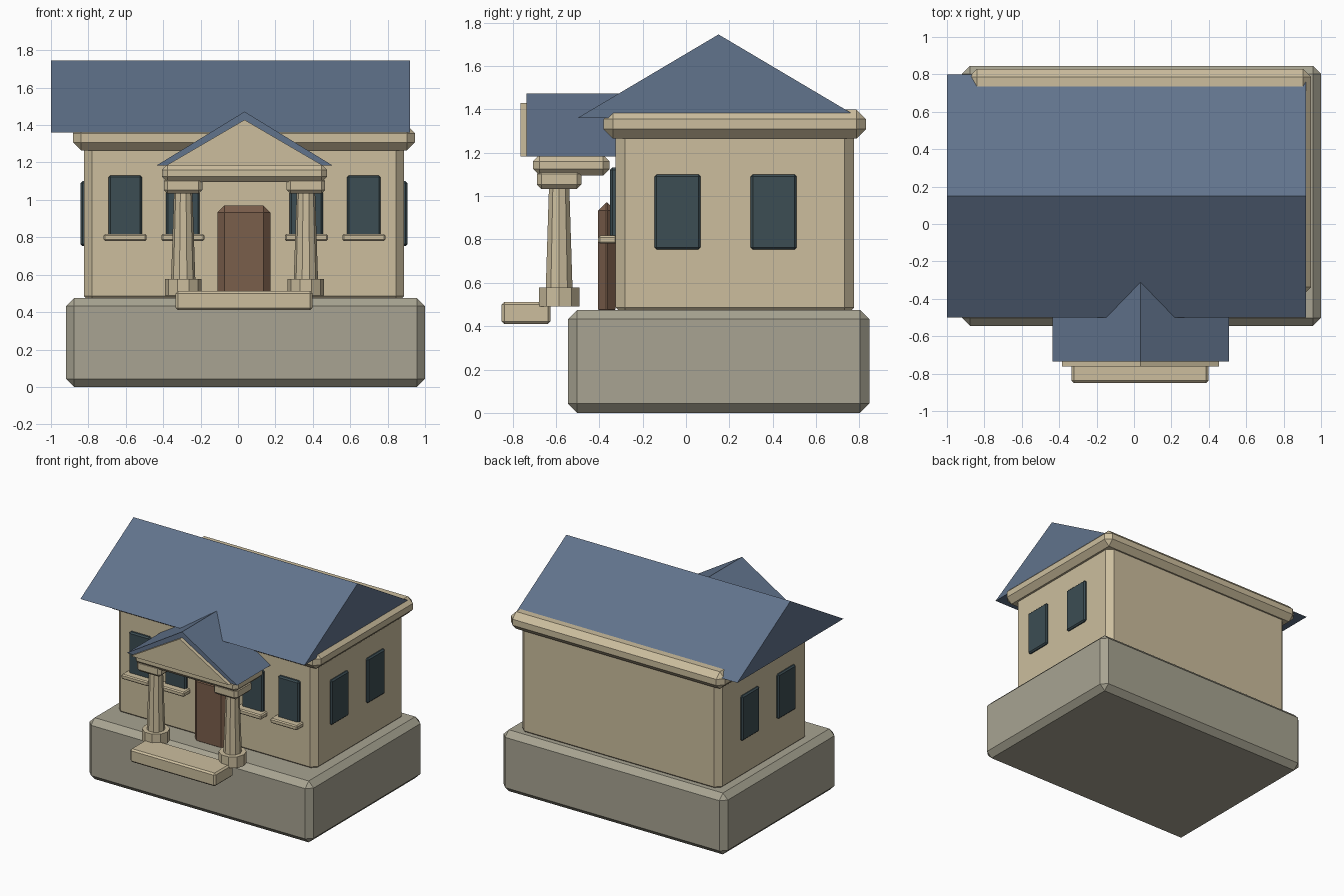
import bpy
import bmesh
import math
from mathutils import Matrix

cube = bpy.data.objects.get("Cube")
if cube:
    bpy.data.objects.remove(cube, do_unlink=True)


def material(name, rgb):
    """Flat material from 0-255 display values, stored as linear."""
    lin = [((c / 255 + 0.055) / 1.055) ** 2.4 for c in rgb] + [1]
    m = bpy.data.materials.new(name)
    m.use_nodes = True
    m.diffuse_color = lin
    m.node_tree.nodes["Principled BSDF"].inputs["Base Color"].default_value = lin
    return m


STONE = material("grey stone", (168, 164, 146))
PLASTER = material("cream plaster", (204, 190, 158))
SLATE = material("blue slate", (97, 115, 140))
GLASS = material("dark glass", (60, 77, 83))
WOOD = material("brown wood", (122, 94, 75))

MID = 0.035  # middle of the building across x


def finish(name, bm, mat, bevel=0):
    bmesh.ops.recalc_face_normals(bm, faces=bm.faces)
    me = bpy.data.meshes.new(name)
    bm.to_mesh(me)
    bm.free()
    me.materials.append(mat)
    ob = bpy.data.objects.new(name, me)
    bpy.context.collection.objects.link(ob)
    if bevel:
        mod = ob.modifiers.new("bevel", 'BEVEL')
        mod.width = bevel
        mod.segments = 1
    return ob


def box(name, x, y, z, mat, bevel=0):
    """Box from (low, high) pairs, with chamfered edges."""
    bm = bmesh.new()
    bmesh.ops.create_cube(bm, size=1)
    for v in bm.verts:
        for i, (lo, hi) in enumerate((x, y, z)):
            v.co[i] = lo if v.co[i] < 0 else hi
    return finish(name, bm, mat, bevel)


def prism(name, profile, start, end, axis, mat):
    """Closed prism: profile of (across, height), swept along x or y."""
    bm = bmesh.new()

    def point(across, along, height):
        return (along, across, height) if axis == 'x' else (across, along, height)

    face = bm.faces.new([bm.verts.new(point(a, start, h)) for a, h in profile])
    ext = bmesh.ops.extrude_face_region(bm, geom=[face])["geom"]
    shift = point(0, end - start, 0)
    bmesh.ops.translate(bm, vec=shift, verts=[g for g in ext if isinstance(g, bmesh.types.BMVert)])
    return finish(name, bm, mat)


def drum(name, x, y, z0, z1, r0, r1, mat):
    """Ten-sided tapered shaft."""
    bm = bmesh.new()
    bmesh.ops.create_cone(bm, cap_ends=True, segments=10, radius1=r0, radius2=r1, depth=z1 - z0,
                          matrix=Matrix.Translation((x, y, (z0 + z1) / 2)) @ Matrix.Rotation(math.pi / 2, 4, 'Z'))
    return finish(name, bm, mat)


# Plinth, walls and cornice
box("plinth", (-0.92, 1.0), (-0.545, 0.845), (0, 0.475), STONE, 0.043)
box("walls", (-0.824, 0.888), (-0.325, 0.775), (0.443, 1.32), PLASTER, 0.043)
box("cornice", (-0.883, 0.947), (-0.38, 0.83), (1.265, 1.398), PLASTER, 0.043)

# Main roof
prism("main_roof", [(-0.5, 1.36), (0.8, 1.36), (0.15, 1.745)], -1.0, 0.92, 'x', SLATE)

# Porch roof, pediment and beam
prism("porch_roof", [(MID - 0.472, 1.183), (MID + 0.472, 1.183), (MID, 1.472)], -0.735, -0.2, 'y', SLATE)
prism("pediment", [(MID - 0.42, 1.183), (MID + 0.42, 1.183), (MID, 1.428)], -0.763, -0.5, 'y', PLASTER)
box("porch_beam", (MID - 0.442, MID + 0.442), (-0.705, -0.352), (1.095, 1.19), PLASTER, 0.03)

# Door and step
box("door", (-0.11, 0.173), (-0.405, -0.325), (0.44, 0.97), WOOD, 0.037)
box("front_step", (-0.333, 0.398), (-0.85, -0.625), (0.41, 0.512), PLASTER, 0.012)

for side, s in (("right", -1), ("left", 1)):
    # Porch columns
    cx, cy = MID + s * 0.328, -0.585
    drum(side + "_column_base", cx, cy, 0.49, 0.578, 0.098, 0.098, PLASTER)
    drum(side + "_column", cx, cy, 0.57, 1.05, 0.065, 0.049, PLASTER)
    box(side + "_capital", (cx - 0.103, cx + 0.103), (cy - 0.102, cy + 0.102), (1.033, 1.122), PLASTER, 0.02)

    # Front windows with sills
    for place, offset in (("inner", 0.33), ("outer", 0.638)):
        wx = MID + s * offset
        box(f"{side}_{place}_window", (wx - 0.09, wx + 0.09), (-0.35, -0.29), (0.79, 1.131), GLASS, 0.01)
        box(f"{side}_{place}_sill", (wx - 0.115, wx + 0.115), (-0.405, -0.32), (0.78, 0.817), PLASTER, 0.008)

    # Side windows
    wall = 0.032 + s * 0.874
    for place, wy in (("front", -0.039), ("back", 0.404)):
        box(f"{side}_side_{place}_window", sorted((wall, wall - s * 0.06)), (wy - 0.106, wy + 0.106),
            (0.753, 1.1), GLASS, 0.01)
